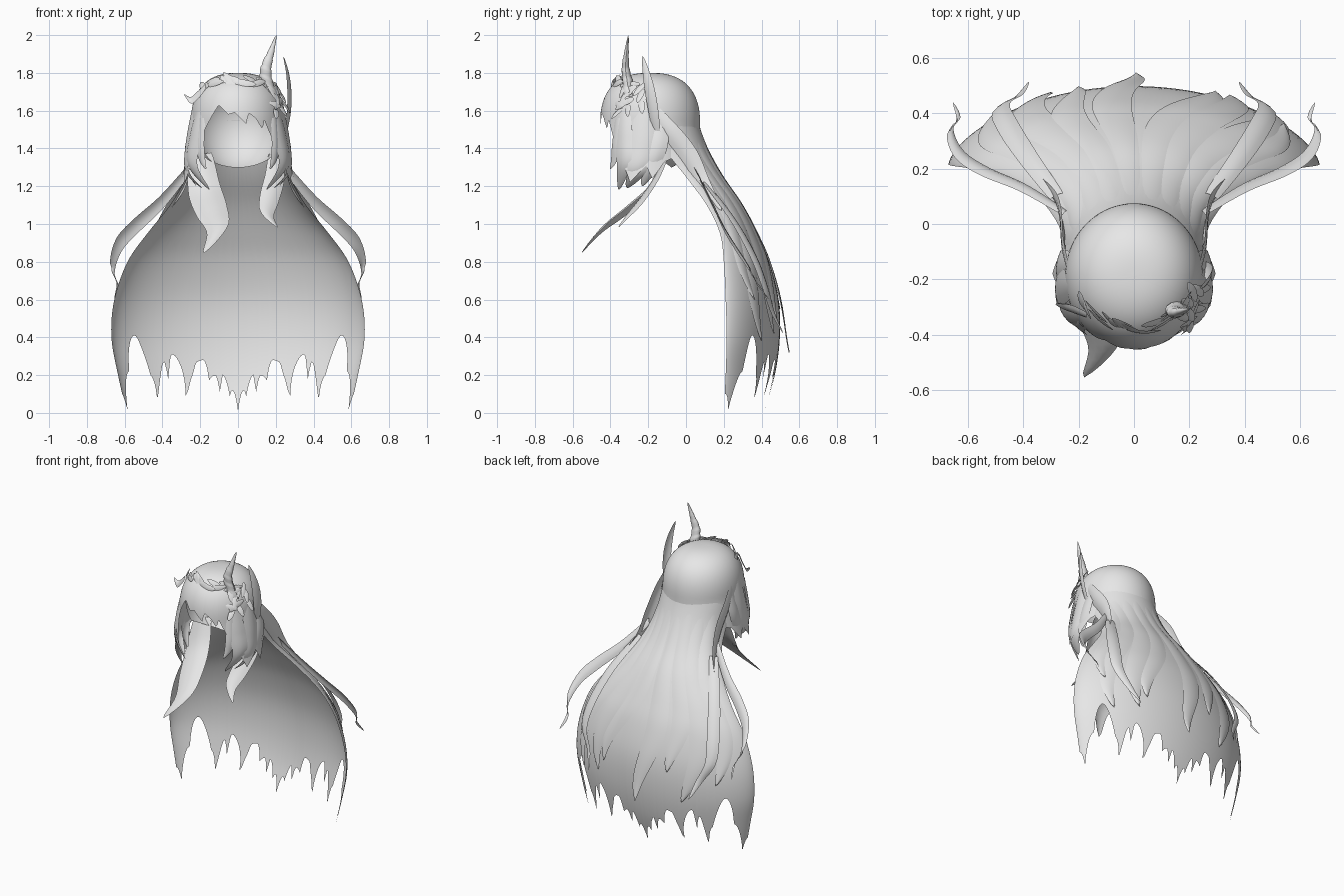
import bpy, math, random
from mathutils import Vector

if "Cube" in bpy.data.objects:
    bpy.data.objects.remove(bpy.data.objects["Cube"])

random.seed(4)
grey = bpy.data.materials.new("hair_grey")
grey.diffuse_color = (0.8, 0.8, 0.8, 1)
grey.use_nodes = True
grey.node_tree.nodes["Principled BSDF"].inputs["Base Color"].default_value = grey.diffuse_color


def make(name, verts, faces):
    me = bpy.data.meshes.new(name)
    me.from_pydata([tuple(v) for v in verts], [], faces)
    me.materials.append(grey)
    me.shade_smooth()
    ob = bpy.data.objects.new(name, me)
    bpy.context.collection.objects.link(ob)
    return ob


def sheet(name, f, nu, nv):
    """Grid surface from f(u, v), u and v in 0..1."""
    verts = [f(i / nu, j / nv) for j in range(nv + 1) for i in range(nu + 1)]
    w = nu + 1
    faces = [(j * w + i, (j + 1) * w + i, (j + 1) * w + i + 1, j * w + i + 1)
             for j in range(nv) for i in range(nu)]
    return make(name, verts, faces)


def spline(pts, t):
    """Smooth curve through points of any dimension."""
    n = len(pts) - 1
    i = min(int(t * n), n - 1)
    s = t * n - i
    p = [pts[max(0, min(n, k))] for k in (i - 1, i, i + 1, i + 2)]
    return [0.5 * (2 * b + (c - a) * s + (2 * a - 5 * b + 4 * c - d) * s * s
                   + (3 * b - a - 3 * c + d) * s ** 3) for a, b, c, d in zip(*p)]


def lerp(table, x, pointed=False):
    """Table lookup; pointed gives thin low tips and rounded high notches."""
    for (x0, y0), (x1, y1) in zip(table, table[1:]):
        if x <= x1:
            s = (x - x0) / (x1 - x0)
            if pointed:
                s = math.sin(s * math.pi / 2) ** 0.8 if y1 > y0 else 1 - math.cos(s * math.pi / 2) ** 0.8
            return y0 + (y1 - y0) * s
    return table[-1][1]


def lock(name, path, side, width, bulge=0.12, root=0.2, n=18):
    """Tapering curved ribbon of hair along a path; side is its width direction."""
    side = Vector(side).normalized()

    def f(u, v):
        p = Vector(spline(path, v))
        tan = Vector(spline(path, min(1, v + .02))) - Vector(spline(path, max(0, v - .02)))
        out = side.cross(tan).normalized()
        if out.x * p.x + out.y * (p.y + 0.1) < 0:
            out = -out
        w = width * max(0, math.sin(math.pi * (root + (1 - root) * v))) ** 0.8
        c = u - 0.5
        return p + side * w * c + out * w * bulge * (1 - 4 * c * c)
    return sheet(name, f, 4, n)


# Scalp shell: full dome with flaring sides and a jagged fringe around the face opening
CY, CZ, RX, RY, RZ, POW = -0.19, 1.52, 0.25, 0.265, 0.28, 2.5
HEM = [(-180, 1.42), (-125, 1.37), (-105, 1.33), (-92, 1.24), (-86, 1.31), (-72, 1.22), (-62, 1.33),
       (-55, 1.41), (-44, 1.5), (-25, 1.63), (-12, 1.58), (-4, 1.59), (10, 1.53), (13, 1.59),
       (22, 1.56), (31, 1.5), (34, 1.55), (46, 1.44), (58, 1.36), (70, 1.22), (86, 1.31),
       (92, 1.24), (105, 1.33), (125, 1.37), (180, 1.42)]


def dome(theta, z, lift=0.0):
    h = (z - CZ) / RZ
    flare = 0.14 * math.sin(theta) ** 2 + 0.04
    r = max(0, 1 - h ** POW) ** (1 / POW) if h > 0 else 1 - flare * h
    r += lift
    return Vector((RX * r * math.sin(theta), CY - RY * r * math.cos(theta), z))


def scalp(u, v):
    deg = -180 + 360 * u
    h = (lerp(HEM, deg) - CZ) / RZ
    s = v * (math.acos(h ** (POW / 2)) if h > 0 else math.pi / 2 - h)
    z = CZ + RZ * (max(0, math.cos(s)) ** (2 / POW) if s < math.pi / 2 else math.pi / 2 - s)
    return dome(math.radians(deg), z)


sheet("scalp_hair", scalp, 180, 32)


# Rounded underside at the nape
def nape(u, v):
    end = 153 - 30 * (2 * u - 1) ** 2
    th, s = math.radians(80 + 200 * u), math.radians(60 + (end - 60) * v)
    return Vector((0.24 * math.sin(s) * math.sin(th), CY - 0.25 * math.sin(s) * math.cos(th),
                   1.53 + 0.26 * math.cos(s)))


sheet("nape_hair", nape, 32, 18)

# Back curtain: rows of height, half width, side-edge y, centre y
ROWS = [(1.6, .22, -.16, .05), (1.5, .238, -.14, .077), (1.38, .25, -.1, .125), (1.25, .275, 0, .195),
        (1.1, .36, .11, .295), (.95, .48, .18, .375), (.8, .585, .2, .44), (.6, .655, .21, .49),
        (.4, .67, .215, .497), (.2, .635, .21, .47), (0, .59, .2, .41)]
TIPS = [(0, .01), (.05, .12), (.07, .08), (.13, .2), (.15, .07), (.19, .2), (.24, .17), (.28, .28),
        (.33, .27), (.37, .2), (.41, .06), (.53, .31), (.58, .15), (.6, .27), (.67, .05),
        (.73, .2), (.82, .41), (.9, .22), (.985, .01), (1, .1)]


def curtain_point(a, z, lift=0.0):
    lo, hi = 0.0, 1.0
    for _ in range(18):
        mid = (lo + hi) / 2
        if spline(ROWS, mid)[0] > z:
            lo = mid
        else:
            hi = mid
    _, w, ye, yb = spline(ROWS, lo)
    c = max(0, math.cos(a))
    # rounder near the head, flatter flanks lower down
    p = 1 + 0.3 * min(1, max(0, (1.4 - z) / 0.5))
    return Vector(((w + lift) * math.sin(a), ye + (yb - ye) * c ** p + lift * c, z))


def curtain(u, v):
    a = math.pi * (u - 0.5)
    s = abs(math.sin(a))
    hem = lerp(TIPS, s, True)
    p = curtain_point(a, 1.6 + (hem - 1.6) * v)
    if 0.2 < s < 0.8:  # tips curl outwards
        k = math.sin((s - 0.2) / 0.6 * math.pi)
        p.x += math.copysign(0.06, a) * k * max(0, (0.27 - p.z) / 0.27) ** 2
    return p


sheet("back_curtain", curtain, 220, 44)

# Overlapping wavy strands lying close on the curtain: angle, end angle, end height, width
STRANDS = [(-60, -52, .5, 22), (-40, -32, .36, 20), (-20, -24, .55, 18), (-3, -6, .32, 16),
           (14, 20, .5, 18), (32, 27, .42, 20), (50, 46, .38, 20), (64, 56, .6, 20)]
for k, (a0, a1, z1, wid) in enumerate(STRANDS):
    def strand(u, v, a0=a0, a1=a1, z1=z1, wid=wid, k=k):
        wave = 7 * math.sin(v * 7 + k * 0.4) * v
        w = wid * max(0, math.sin(math.pi * (0.2 + 0.8 * v))) ** 0.7
        a = math.radians(a0 + (a1 - a0) * v + wave + w * (u - 0.5))
        lift = min(1, v * 3) * (0.003 + 0.006 * (1 - (2 * u - 1) ** 2)) - 0.004 * (1 - v) ** 4
        tip = 0.05 if abs(a0) < 5 else 0.012
        return curtain_point(a, 1.55 + (z1 - 1.55) * v, lift + tip * v ** 8)
    sheet("back_strand", strand, 6, 40)

# Paired locks, mirrored left and right
PAIRS = [
    ("cheek_lock", [(.19, -.33, 1.62), (.225, -.33, 1.46), (.24, -.33, 1.31), (.15, -.355, 1.18)],
     (.57, .8, 0), .11, .2),
    ("temple_lock", [(.23, -.22, 1.62), (.262, -.23, 1.42), (.265, -.26, 1.28), (.19, -.31, 1.19)],
     (.1, 1, 0), .13, .2),
    ("ear_lock", [(.23, -.14, 1.56), (.265, -.15, 1.42), (.265, -.19, 1.3), (.22, -.23, 1.2)],
     (0, 1, 0), .11, .2),
    ("inner_lock", [(.19, -.36, 1.56), (.2, -.37, 1.42), (.19, -.38, 1.34), (.17, -.4, 1.29)],
     (.7, .7, 0), .06, .2),
    ("side_strand", [(.225, -.2, 1.63), (.25, -.09, 1.5), (.258, .02, 1.36), (.285, .1, 1.21),
                     (.37, .19, 1.07)], (.1, .7, .7), .1, .15),
    ("trailing_ribbon", [(.25, .04, 1.3), (.4, .13, 1.12), (.54, .19, .99), (.63, .25, .89),
                         (.665, .33, .77), (.635, .38, .68), (.655, .44, .6)], (.3, -.3, .7), .08, .15),
    ("curled_strand", [(.28, .1, 1.22), (.39, .25, 1.02), (.46, .36, .82), (.48, .42, .66),
                       (.42, .46, .53), (.38, .515, .42)], (1, -.5, 0), .08, .2),
]
for name, path, side, width, root in PAIRS:
    for s in (-1, 1):
        lock(name, [(s * x, y, z) for x, y, z in path], (s * side[0], side[1], side[2]), width,
             root=root, n=28)

# Long front locks, the left one sweeping forward
lock("front_lock_left", [(-.2, -.1, 1.36), (-.18, -.18, 1.19), (-.14, -.31, 1.07),
                         (-.11, -.44, .97), (-.18, -.555, .845)], (1, .1, .3), .18, root=.22)
lock("front_lock_right", [(.2, -.1, 1.36), (.195, -.15, 1.25), (.165, -.23, 1.13),
                          (.155, -.3, 1.05), (.21, -.36, .98)], (1, .1, -.3), .11, root=.22)
lock("side_flick", [(-.17, -.33, 1.73), (-.215, -.31, 1.68), (-.25, -.3, 1.655),
                    (-.285, -.29, 1.685)], (0, .5, .8), .05)

# Blade-shaped tuft beside the horn
lock("side_blade", [(.245, -.15, 1.45), (.268, -.17, 1.58), (.272, -.19, 1.7), (.262, -.21, 1.8),
                    (.24, -.23, 1.89)], (.4, 1, 0), .06, root=.15)

# Ridged horn: rings along a curved path
PATH = [(.17, -.3, 1.69), (.15, -.31, 1.76), (.15, -.32, 1.83), (.175, -.315, 1.91), (.203, -.305, 2.0)]
SEG, STEPS = 12, 30


def horn(u, v):
    ridge = 1 + 0.16 * ((v * 6) % 1) if v < 0.8 else 1
    r = 0.042 * (1 - v) ** 0.75 * ridge
    a = 2 * math.pi * u
    return Vector(spline(PATH, v)) + Vector((r * math.cos(a), 0.75 * r * math.sin(a),
                                             -0.4 * r * math.cos(a)))


sheet("horn", horn, SEG, STEPS)


# Leafy wreath across the brow with a denser cluster at the right
def leaf(deg, z, length, turn):
    th = math.radians(deg)
    base = dome(th, z, 0.02)
    out = Vector((math.sin(th), -math.cos(th), 0.5)).normalized()
    along = Vector((math.cos(th), math.sin(th), 0))
    up = out.cross(along)
    d = along * math.cos(turn) + up * math.sin(turn)
    path = [base - d * length / 2, base + out * 0.01, base + d * length / 2 + out * 0.012]
    lock("wreath_leaf", path, out.cross(d) + out * 0.2, 0.035, bulge=0.08, root=0.04, n=8)


for i in range(15):
    leaf(-66 + 9 * i, 1.725 + 0.03 * math.cos(math.radians(-66 + 9 * i)) + random.uniform(-.015, .01),
         random.uniform(.08, .13), random.choice((0.3, 2.7, -0.4)) + random.uniform(-.3, .3))
for i in range(12):
    leaf(random.uniform(38, 82), random.uniform(1.58, 1.73), random.uniform(.07, .12),
         random.uniform(-2.4, 0.6))
